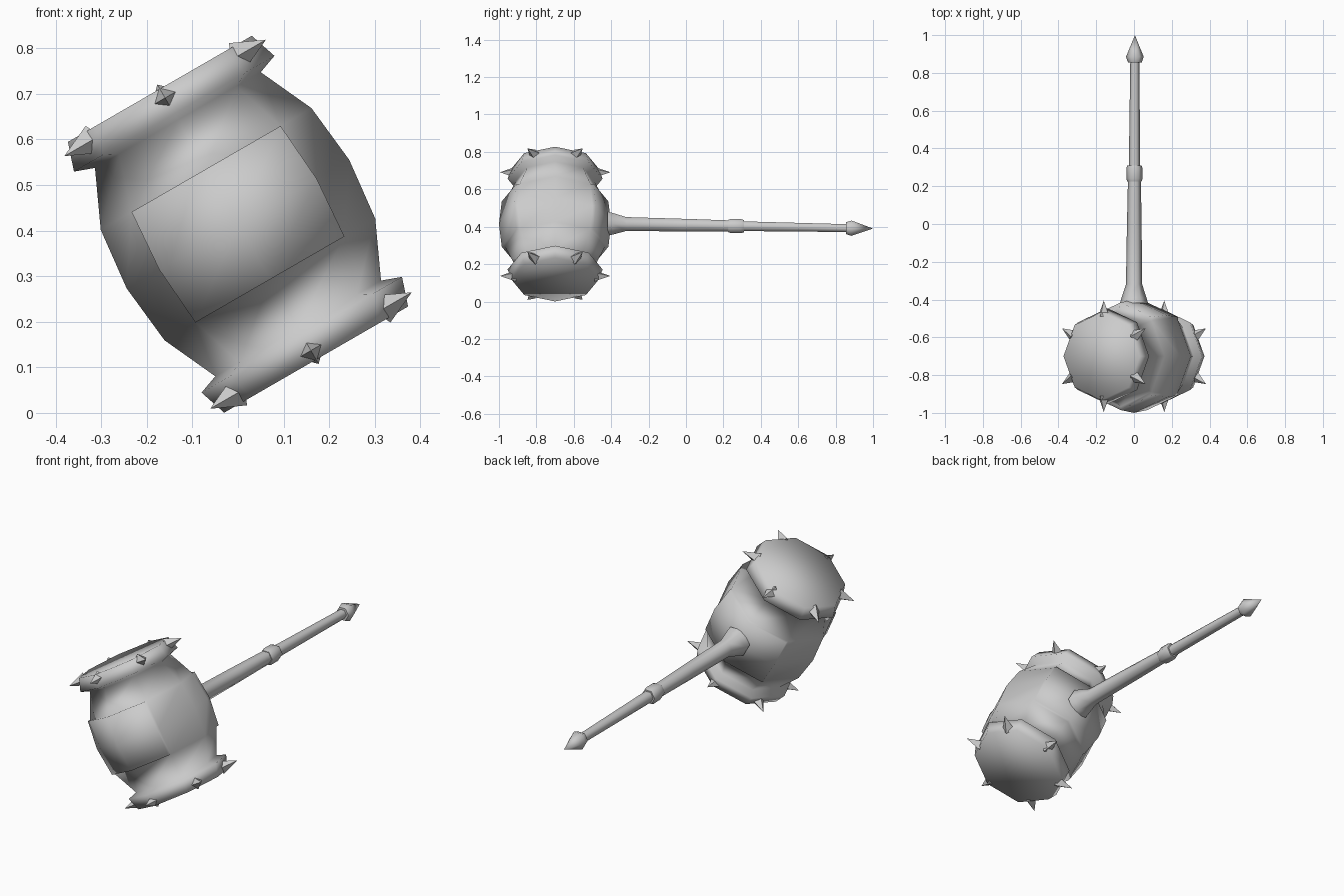
import bpy, bmesh, math
from mathutils import Matrix, Vector

cube = bpy.data.objects.get("Cube")
if cube:
    bpy.data.objects.remove(cube, do_unlink=True)

metal = bpy.data.materials.new("grey_metal")
metal.use_nodes = True
metal.diffuse_color = (0.6, 0.6, 0.6, 1)
metal.node_tree.nodes["Principled BSDF"].inputs["Base Color"].default_value = (0.6, 0.6, 0.6, 1)

# Head frame: its local z is the hammer axis, tilted sideways
HEAD = Matrix.Translation((0, -0.7, 0.414)) @ Matrix.Rotation(math.radians(-30), 4, 'Y')


def lathe(bm, profile, sides):
    """Rings of (height, radius) around z, skinned and closed; zero radius gives a point."""
    rings = []
    for h, r in profile:
        n = sides if r > 0 else 1
        rings.append([bm.verts.new((r * math.cos(math.tau * i / sides),
                                    r * math.sin(math.tau * i / sides), h)) for i in range(n)])
    for a, b in zip(rings, rings[1:]):
        for i in range(sides):
            j = (i + 1) % sides
            if len(b) == 1:
                bm.faces.new((a[i], a[j], b[0]))
            else:
                bm.faces.new((a[i], a[j], b[j], b[i]))
    bm.faces.new(rings[0][::-1])
    if len(rings[-1]) > 1:
        bm.faces.new(rings[-1])


def finish(bm, name, matrix, smooth_angle=0):
    bmesh.ops.recalc_face_normals(bm, faces=bm.faces)
    mesh = bpy.data.meshes.new(name)
    bm.to_mesh(mesh)
    bm.free()
    mesh.materials.append(metal)
    ob = bpy.data.objects.new(name, mesh)
    ob.matrix_world = matrix
    bpy.context.collection.objects.link(ob)
    if smooth_angle:
        bpy.ops.object.select_all(action='DESELECT')
        ob.select_set(True)
        bpy.context.view_layer.objects.active = ob
        bpy.ops.object.shade_smooth_by_angle(angle=math.radians(smooth_angle))
    return ob


# Barrel head with flared end bands
half = [(0.343, 0.233), (0.28, 0.254), (0.264, 0.21), (0.14, 0.267)]
profile = [(-h, r) for h, r in half] + [(0, 0.282)] + half[::-1]
bm = bmesh.new()
lathe(bm, profile, 8)
# Raised panels on the front and back of the barrel
for side in (-1, 1):
    region = [f for f in bm.faces if abs(f.calc_center_median().z) < 0.1
              and f.calc_center_median().y * side > 0.17]
    out = bmesh.ops.extrude_face_region(bm, geom=region)["geom"]
    moved = [g for g in out if isinstance(g, bmesh.types.BMVert)]
    bmesh.ops.translate(bm, verts=moved, vec=(0, side * 0.018, 0))
    bmesh.ops.delete(bm, geom=[f for f in region if f.is_valid], context='FACES_ONLY')
finish(bm, "hammer_head", HEAD, 180)

# Six spikes around each end band
for label, height in (("upper", 0.32), ("lower", -0.32)):
    for k in range(6):
        bm = bmesh.new()
        lathe(bm, [(0.21, 0.034), (0.295, 0)], 4)
        turn = Matrix.Rotation(math.radians(30 + 60 * k), 4, 'Z')
        outward = Matrix.Rotation(math.radians(90), 4, 'Y')
        finish(bm, f"{label}_spike_{k + 1}",
               HEAD @ Matrix.Translation((0, 0, height)) @ turn @ outward)

# Handle parts run along y, drooping slightly towards the end
start, end = Vector((0, -0.42, 0.416)), Vector((0.005, 1.0, 0.39))
axis = (end - start).normalized()
side_dir = Vector((1, 0, 0))
side_dir = (side_dir - axis * side_dir.dot(axis)).normalized()
frame = Matrix((side_dir, axis.cross(side_dir), axis)).transposed().to_4x4()
HANDLE = Matrix.Translation(start) @ frame
parts = {
    "handle_grip": [(0, 0.075), (0.03, 0.066), (0.1, 0.043), (0.4, 0.039), (0.67, 0.034)],
    "handle_collar": [(0.645, 0.038), (0.66, 0.043), (0.715, 0.043), (0.73, 0.038)],
    "handle_shaft": [(0.72, 0.030), (1.3, 0.024)],
    "pommel_point": [(1.275, 0.036), (1.305, 0.047), (1.42, 0)],
}
for name, prof in parts.items():
    bm = bmesh.new()
    lathe(bm, prof, 6)
    finish(bm, name, HANDLE, 62)
